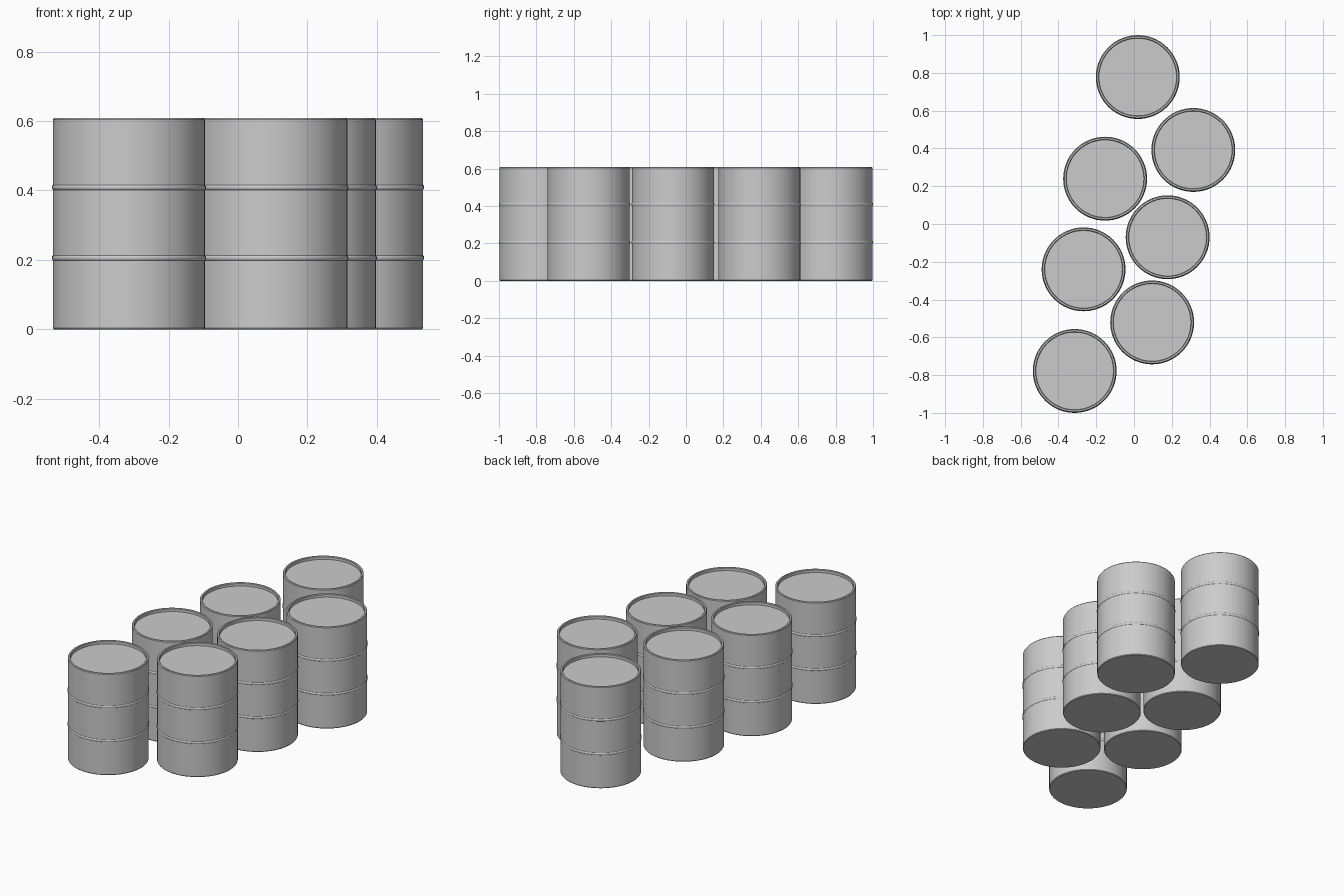
import bpy, bmesh, math

if "Cube" in bpy.data.objects:
    bpy.data.objects.remove(bpy.data.objects["Cube"])

SIDES = 64
R = 0.219          # body radius
H = 0.608          # barrel height

# half-section of a barrel (radius, z), bottom centre to recessed lid centre
def rib(z):
    return [(R, z - 0.007), (R + 0.002, z - 0.005), (R + 0.003, z),
            (R + 0.002, z + 0.005), (R, z + 0.007)]

profile = ([(0, 0), (R - 0.003, 0), (R, 0.004)]
           + rib(0.206) + rib(0.409)
           + [(R, H - 0.004), (R - 0.003, H), (0.208, H), (0.205, H - 0.003),
              (0.205, H - 0.018), (0, H - 0.018)])


def barrel_mesh():
    bm = bmesh.new()
    verts = [bm.verts.new((r, 0, z)) for r, z in profile]
    edges = [bm.edges.new(pair) for pair in zip(verts, verts[1:])]
    bmesh.ops.spin(bm, geom=verts + edges, cent=(0, 0, 0), axis=(0, 0, 1),
                   angle=math.tau, steps=SIDES, use_merge=True)
    bmesh.ops.remove_doubles(bm, verts=bm.verts, dist=1e-5)
    bmesh.ops.recalc_face_normals(bm, faces=bm.faces)
    mesh = bpy.data.meshes.new("barrel")
    bm.to_mesh(mesh)
    bm.free()
    return mesh


# barrels standing in a loose staggered cluster
centres = [(0.02, 0.778), (0.314, 0.392), (-0.153, 0.24), (0.178, -0.07),
           (-0.267, -0.24), (0.096, -0.521), (-0.314, -0.778)]
mesh = barrel_mesh()
for i, (x, y) in enumerate(centres, 1):
    obj = bpy.data.objects.new(f"barrel_{i}", mesh)
    obj.location = (x, y, 0)
    bpy.context.collection.objects.link(obj)

# smooth sides with sharp rims (mesh is shared, so once is enough)
mesh.shade_smooth()
mesh.set_sharp_from_angle(angle=math.radians(35))
